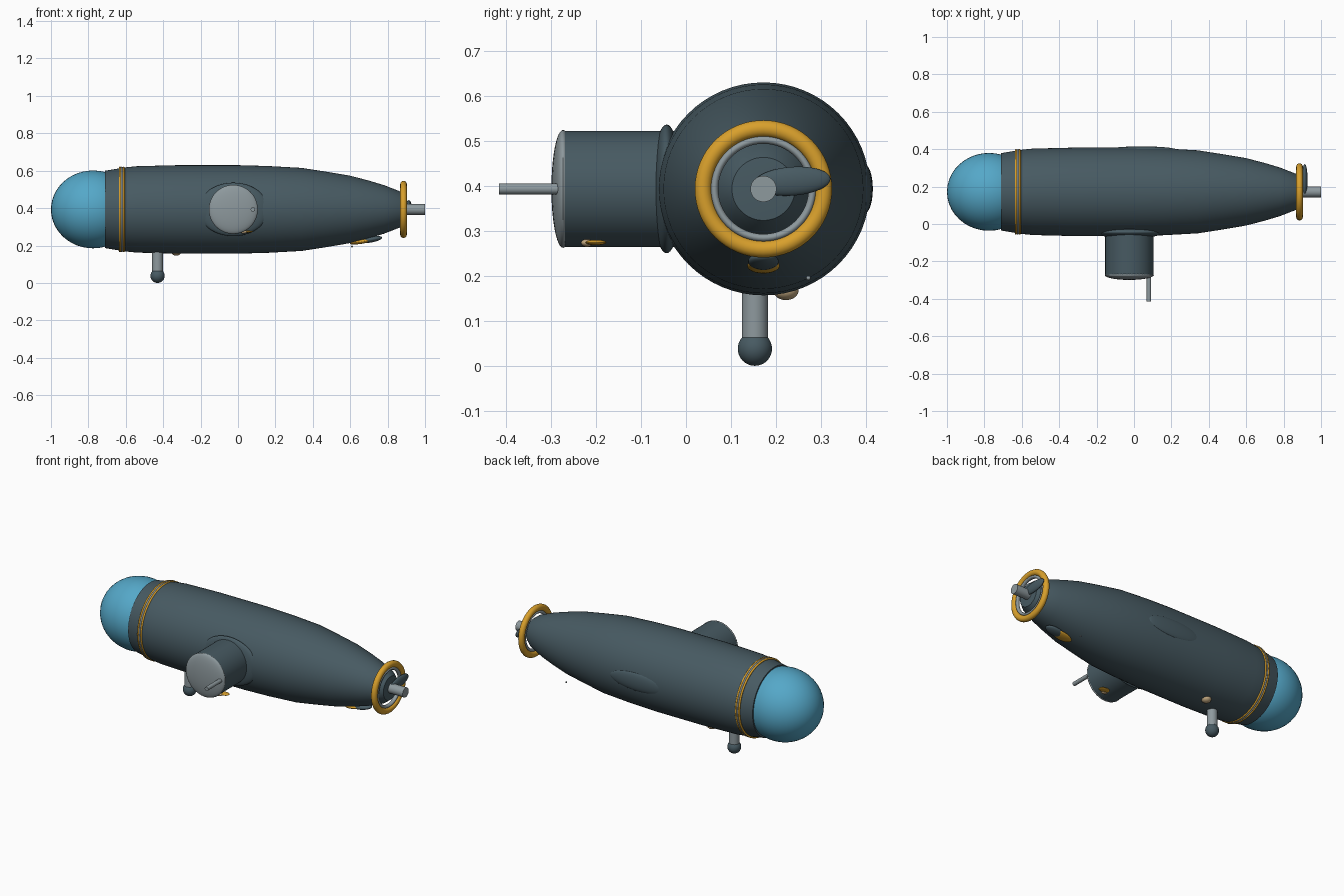
import bpy, bmesh, math
from mathutils import Matrix, Vector

if "Cube" in bpy.data.objects:
    bpy.data.objects.remove(bpy.data.objects["Cube"], do_unlink=True)

AXIS_Y, AXIS_Z = 0.172, 0.393


def material(name, rgb):
    m = bpy.data.materials.new(name)
    m.use_nodes = True
    m.diffuse_color = (*rgb, 1)
    m.node_tree.nodes["Principled BSDF"].inputs["Base Color"].default_value = (*rgb, 1)
    return m


SLATE = material("slate hull", (0.063, 0.102, 0.122))
BLUE = material("blue glass", (0.09, 0.39, 0.58))
BRASS = material("brass yellow", (0.69, 0.35, 0.025))
STEEL = material("steel grey", (0.27, 0.32, 0.34))
CREAM = material("cream lamp", (0.55, 0.4, 0.22))


def finish(bm, name, mat):
    bmesh.ops.recalc_face_normals(bm, faces=bm.faces)
    mesh = bpy.data.meshes.new(name)
    bm.to_mesh(mesh)
    bm.free()
    mesh.materials.append(mat)
    ob = bpy.data.objects.new(name, mesh)
    bpy.context.collection.objects.link(ob)
    bpy.ops.object.select_all(action="DESELECT")
    bpy.context.view_layer.objects.active = ob
    ob.select_set(True)
    bpy.ops.object.shade_smooth_by_angle(angle=math.radians(35))
    return ob


def lathe(name, profile, mat, closed=False, sides=64):
    """Turn (x, radius) points about the long axis of the vessel."""
    bm = bmesh.new()
    verts = [bm.verts.new((x, AXIS_Y, AXIS_Z + r)) for x, r in profile]
    pairs = list(zip(verts, verts[1:] + verts[:1])) if closed else list(zip(verts, verts[1:]))
    edges = [bm.edges.new(p) for p in pairs]
    bmesh.ops.spin(bm, geom=verts + edges, cent=(0, AXIS_Y, AXIS_Z), axis=(1, 0, 0),
                   angle=math.tau, steps=sides)
    bmesh.ops.remove_doubles(bm, verts=bm.verts, dist=0.0001)
    return finish(bm, name, mat)


def hoop(name, x, major, half_x, half_r, mat, n=14):
    """Ring of elliptical section around the long axis."""
    pts = [(x + half_x * math.cos(math.tau * i / n), major + half_r * math.sin(math.tau * i / n))
           for i in range(n)]
    return lathe(name, pts, mat, closed=True)


def ellipsoid(name, centre, radii, mat, tilt=0.0, axis="Y"):
    bm = bmesh.new()
    bmesh.ops.create_uvsphere(bm, u_segments=40, v_segments=24, radius=1)
    bm.transform(Matrix.Translation(centre) @ Matrix.Rotation(math.radians(tilt), 4, axis)
                 @ Matrix.Diagonal((*radii, 1)))
    return finish(bm, name, mat)


def rod(name, start, end, radius, mat, sides=40):
    a, b = Vector(start), Vector(end)
    bm = bmesh.new()
    bmesh.ops.create_cone(bm, cap_ends=True, segments=sides, radius1=radius, radius2=radius,
                          depth=(b - a).length)
    bm.transform(Matrix.Translation((a + b) / 2)
                 @ (b - a).to_track_quat("Z", "Y").to_matrix().to_4x4())
    return finish(bm, name, mat)


# Main body and glass nose
lathe("hull", [(-0.71, 0), (-0.71, 0.207), (-0.6, 0.225), (-0.54, 0.231), (-0.32, 0.2365),
               (0, 0.2365), (0.16, 0.232), (0.34, 0.222), (0.47, 0.202), (0.6, 0.18),
               (0.7, 0.154), (0.78, 0.13), (0.865, 0.097), (0.9, 0.07), (0.905, 0)], SLATE)
ellipsoid("nose_dome", (-0.775, AXIS_Y, AXIS_Z), (0.225, 0.208, 0.208), BLUE)

# Trim bands behind the nose
for label, x, half, mat in (("front_trim", -0.631, 0.006, BRASS), ("middle_trim", -0.621, 0.006, STEEL),
                            ("rear_trim", -0.611, 0.006, BRASS)):
    hoop(label, x, 0.2225, half, 0.006, mat)

# Tail ring, shaft and blade
hoop("propeller_ring", 0.885, 0.134, 0.018, 0.019, BRASS)
hoop("inner_ring", 0.885, 0.109, 0.012, 0.009, STEEL)
rod("propeller_shaft", (0.85, AXIS_Y, AXIS_Z), (1, AXIS_Y, AXIS_Z), 0.029, STEEL)
ellipsoid("propeller_blade", (0.913, 0.236, 0.41), (0.015, 0.085, 0.032), SLATE, tilt=4, axis="X")

# Side hatch with collar, lid and handle
HX = -0.025
ellipsoid("hatch_collar", (HX, -0.043, AXIS_Z), (0.187, 0.033, 0.143), SLATE)
rod("hatch_tower", (HX, 0.05, AXIS_Z), (HX, -0.275, AXIS_Z), 0.129, SLATE, 64)
ellipsoid("hatch_lid", (HX, -0.273, AXIS_Z), (0.131, 0.026, 0.131), STEEL)
rod("hatch_handle", (0.08, -0.26, AXIS_Z), (0.08, -0.415, AXIS_Z), 0.012, STEEL)

# Small lamp with a brass rim under the hatch tower
ellipsoid("hatch_lamp", (0.03, -0.22, 0.273), (0.018, 0.013, 0.009), CREAM)
ellipsoid("hatch_lamp_rim", (0.045, -0.2, 0.274), (0.035, 0.023, 0.006), BRASS)

# Blister on the far side
ellipsoid("side_blister", (0.04, 0.396, AXIS_Z), (0.19, 0.019, 0.055), SLATE)

# Underside leg, lamp and tail skid
rod("leg", (-0.43, 0.153, 0.25), (-0.43, 0.153, 0.05), 0.029, STEEL)
ellipsoid("leg_foot", (-0.43, 0.153, 0.038), (0.038, 0.038, 0.038), SLATE)
ellipsoid("belly_lamp", (-0.33, 0.222, 0.167), (0.028, 0.028, 0.021), CREAM)
ellipsoid("tail_skid_base", (0.665, AXIS_Y, 0.222), (0.068, 0.036, 0.012), BRASS, tilt=-10)
ellipsoid("tail_skid", (0.71, AXIS_Y, 0.232), (0.062, 0.034, 0.016), SLATE, tilt=-10)
ellipsoid("tail_stud", (0.61, 0.272, 0.195), (0.005, 0.005, 0.005), STEEL)
